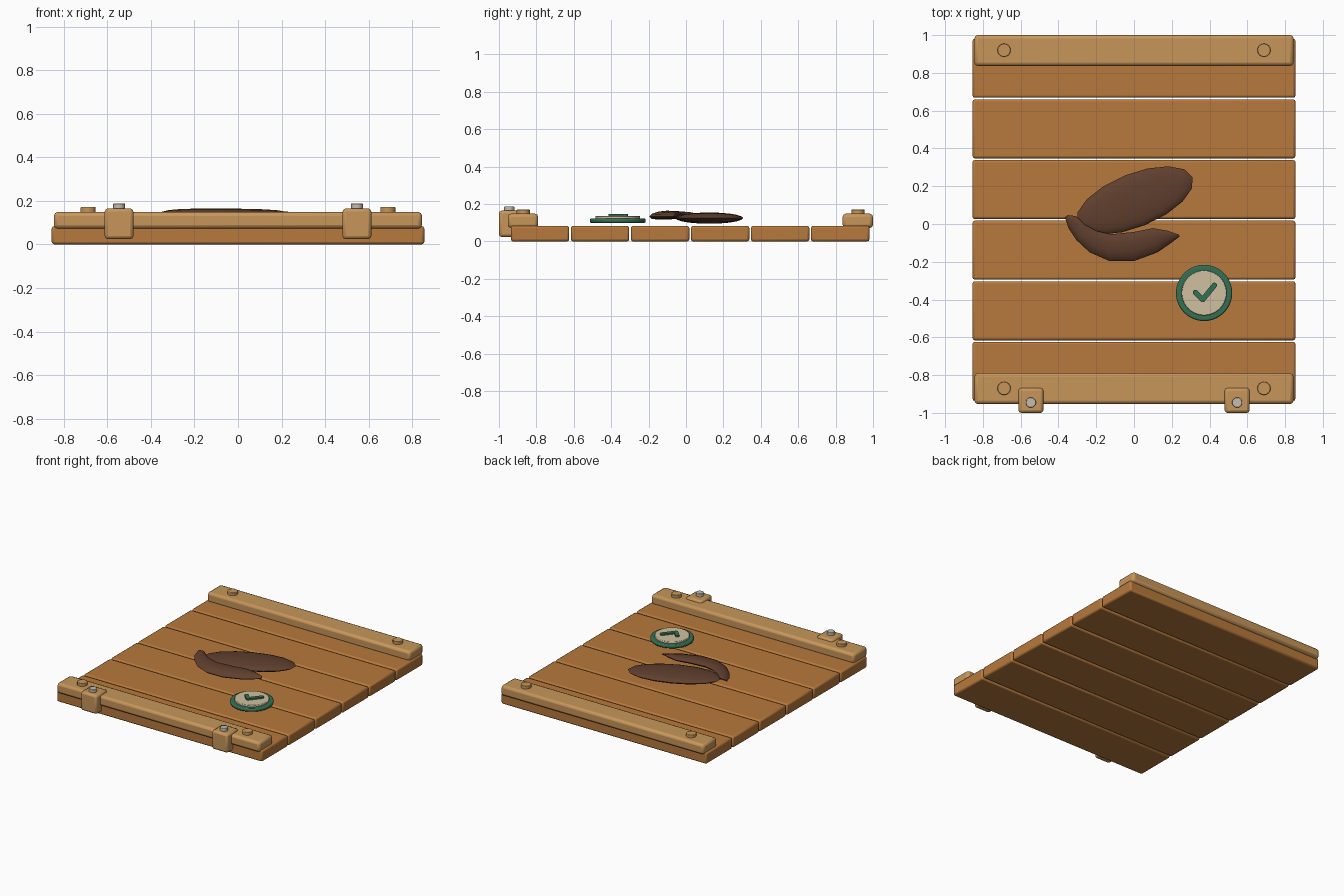
import bpy, bmesh, math
from mathutils import Vector

if "Cube" in bpy.data.objects:
    bpy.data.objects.remove(bpy.data.objects["Cube"])


def mat(name, r, g, b):
    lin = [((c / 255 + 0.055) / 1.055) ** 2.4 for c in (r, g, b)]
    m = bpy.data.materials.new(name)
    m.diffuse_color = (*lin, 1)
    m.use_nodes = True
    m.node_tree.nodes["Principled BSDF"].inputs["Base Color"].default_value = m.diffuse_color
    return m


PLANK = mat("orange wood", 183, 121, 60)
TRIM = mat("light wood", 199, 150, 90)
LEAF = mat("dark brown", 95, 63, 46)
GREEN = mat("green", 52, 112, 84)
CREAM = mat("cream", 208, 192, 160)
METAL = mat("pale metal", 196, 190, 176)


def finish(name, bm, material, bevel=0, segments=2, angle=35):
    bmesh.ops.recalc_face_normals(bm, faces=bm.faces[:])
    me = bpy.data.meshes.new(name)
    bm.to_mesh(me)
    bm.free()
    ob = bpy.data.objects.new(name, me)
    bpy.context.collection.objects.link(ob)
    me.materials.append(material)
    if bevel:
        mod = ob.modifiers.new("bevel", 'BEVEL')
        mod.width, mod.segments, mod.limit_method = bevel, segments, 'ANGLE'
    bpy.ops.object.select_all(action='DESELECT')
    ob.select_set(True)
    bpy.context.view_layer.objects.active = ob
    bpy.ops.object.shade_smooth_by_angle(angle=math.radians(angle))
    return ob


def box(name, x0, x1, y0, y1, z0, z1, material, bevel):
    bm = bmesh.new()
    bmesh.ops.create_cube(bm, size=1)
    for v in bm.verts:
        v.co = ((x0 + x1) / 2 + v.co.x * (x1 - x0), (y0 + y1) / 2 + v.co.y * (y1 - y0),
                (z0 + z1) / 2 + v.co.z * (z1 - z0))
    return finish(name, bm, material, bevel)


def disc(name, x, y, z0, z1, r, material, sides=32, bevel=0):
    bm = bmesh.new()
    bmesh.ops.create_cone(bm, cap_ends=True, segments=sides, radius1=r, radius2=r, depth=z1 - z0)
    bmesh.ops.translate(bm, verts=bm.verts[:], vec=(x, y, (z0 + z1) / 2))
    return finish(name, bm, material, bevel)


# six planks across the board
for i in range(6):
    yc = 0.022 + (i - 2.5) * 0.321
    box(f"plank_{i + 1}", -0.855, 0.855, yc - 0.156, yc + 0.156, 0, 0.084, PLANK, 0.012)

# battens at both ends with two pegs each
for name, y0, y1, yp in (("front", -0.953, -0.79, -0.87), ("back", 0.837, 1.0, 0.92)):
    box(name + "_batten", -0.845, 0.845, y0, y1, 0.072, 0.149, TRIM, 0.018)
    for s, side in ((-1, "left"), (1, "right")):
        disc(f"{name}_{side}_peg", s * 0.688, yp, 0.13, 0.171, 0.035, TRIM, 24, 0.003)

# front clips with metal rivets
for s, side in ((-1, "left"), (1, "right")):
    x = s * 0.546
    box(side + "_clip", x - 0.066, x + 0.066, -1.0, -0.868, 0.024, 0.165, TRIM, 0.015)
    disc(side + "_rivet", x, -0.945, 0.15, 0.188, 0.027, METAL, 20, 0.003)

# large flat leaf: squashed sphere
bm = bmesh.new()
bmesh.ops.create_uvsphere(bm, u_segments=16, v_segments=10, radius=1)
ca, sa = math.cos(math.radians(22)), math.sin(math.radians(22))
for v in bm.verts:
    a, b, c = v.co.x * 0.33, v.co.y * 0.142, v.co.z * 0.03
    v.co = (0.004 + a * ca - b * sa, 0.125 + a * sa + b * ca, 0.125 + c)
finish("large_leaf", bm, LEAF, angle=60)

# small crescent leaf: sections between inner and outer edge (xi, yi, xo, yo)
stations = [(-0.352, 0.047, -0.365, 0.035), (-0.307, 0.042, -0.348, -0.02),
            (-0.26, -0.003, -0.305, -0.085), (-0.195, -0.038, -0.235, -0.15),
            (-0.12, -0.054, -0.13, -0.196), (0.0, -0.042, 0.0, -0.196),
            (0.1, -0.022, 0.125, -0.15), (0.175, -0.035, 0.19, -0.105),
            (0.238, -0.056, 0.242, -0.066)]
bm = bmesh.new()
rings = []
for i, (xi, yi, xo, yo) in enumerate(stations):
    inner, outer = Vector((xi, yi, 0.148)), Vector((xo, yo, 0.133))
    mid, half = (inner + outer) / 2, (inner - outer) / 2
    h = 0.004 + 0.019 * math.sin(math.pi * i / 8) ** 0.6
    rings.append([bm.verts.new(mid + half * math.cos(k * math.pi / 5)
                               + Vector((0, 0, h * math.sin(k * math.pi / 5)))) for k in range(10)])
for r0, r1 in zip(rings, rings[1:]):
    for k in range(10):
        bm.faces.new((r0[k], r0[(k + 1) % 10], r1[(k + 1) % 10], r1[k]))
bm.faces.new(rings[0])
bm.faces.new(rings[-1])
finish("crescent_leaf", bm, LEAF, angle=60)

# round badge: green base, cream face
BX, BY = 0.371, -0.365
disc("badge_base", BX, BY, 0.099, 0.124, 0.149, GREEN, 40, 0.008)
disc("badge_face", BX, BY, 0.115, 0.137, 0.119, CREAM, 40, 0.004)

# tick mark: two rounded bars in one outline
p = [Vector((0.325, -0.362)), Vector((0.364, -0.400)), Vector((0.426, -0.324))]
R = 0.014
d1, d2 = (p[1] - p[0]).normalized(), (p[2] - p[1]).normalized()
n1, n2 = Vector((-d1.y, d1.x)), Vector((-d2.y, d2.x))
inner = p[1] + (n1 + n2) * R / (1 + n1.dot(n2))


def arc(c, a0, a1, n=6):
    return [c + R * Vector((math.cos(a0 + (a1 - a0) * k / n), math.sin(a0 + (a1 - a0) * k / n)))
            for k in range(n + 1)]


t1, t2 = math.atan2(d1.y, d1.x), math.atan2(d2.y, d2.x)
H = math.pi / 2
outline = (arc(p[0], t1 + H, t1 + 3 * H) + arc(p[1], t1 - H, t2 - H)
           + arc(p[2], t2 - H, t2 + H) + [inner])
bm = bmesh.new()
face = bm.faces.new([bm.verts.new((q.x, q.y, 0.13)) for q in outline])
top = bmesh.ops.extrude_face_region(bm, geom=[face])
bmesh.ops.translate(bm, vec=(0, 0, 0.018),
                    verts=[g for g in top["geom"] if isinstance(g, bmesh.types.BMVert)])
finish("tick_mark", bm, GREEN)
